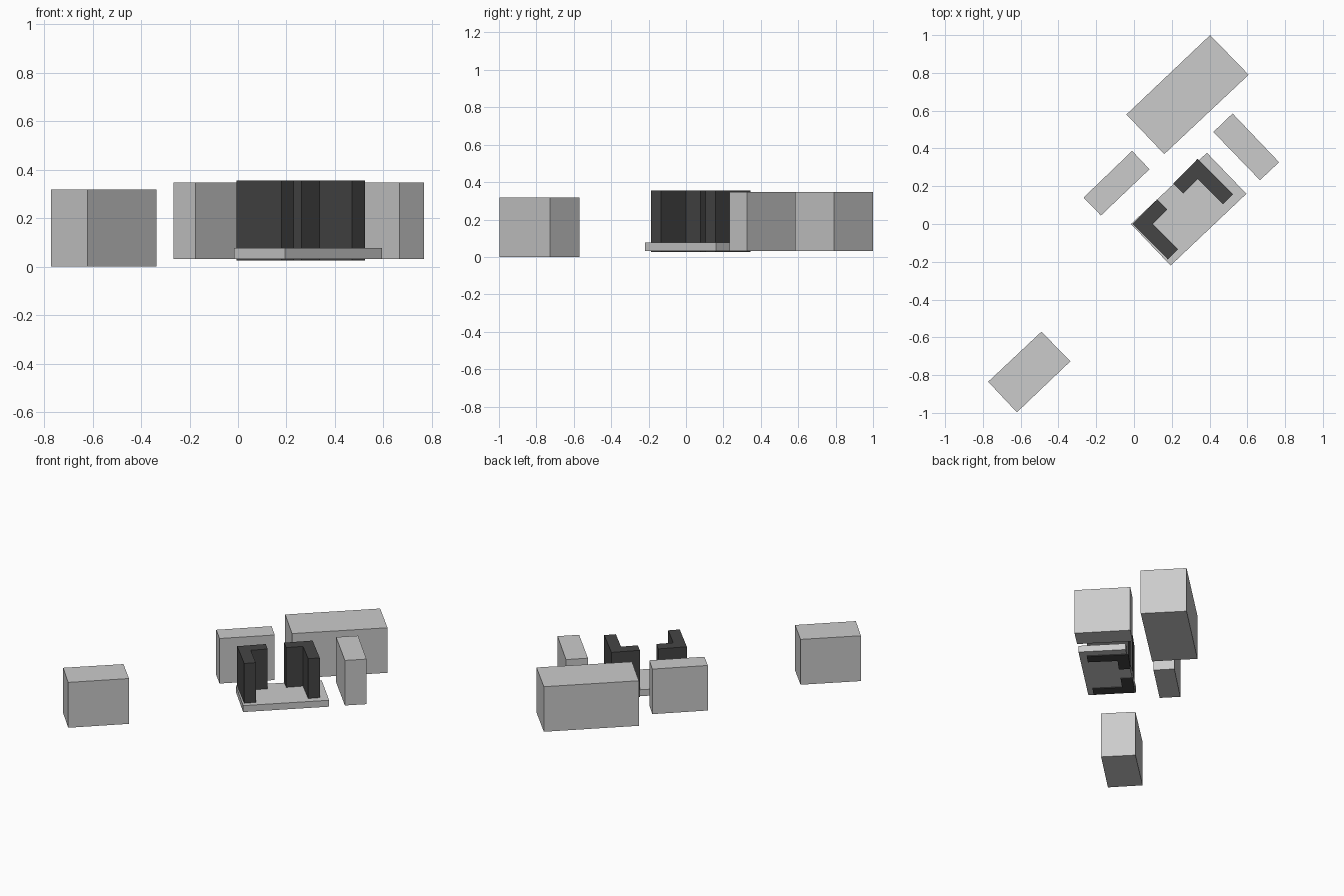
import bpy
import bmesh

if "Cube" in bpy.data.objects:
    bpy.data.objects.remove(bpy.data.objects["Cube"])


def extrude_plan(name, outline, z0, z1, mat=None):
    """Extrude a plan outline (x, y) from z0 to z1."""
    bm = bmesh.new()
    base = bm.faces.new([bm.verts.new((x, y, z0)) for x, y in outline])
    top = bmesh.ops.extrude_face_region(bm, geom=[base])
    verts = [v for v in top["geom"] if isinstance(v, bmesh.types.BMVert)]
    bmesh.ops.translate(bm, verts=verts, vec=(0, 0, z1 - z0))
    bmesh.ops.recalc_face_normals(bm, faces=bm.faces)
    mesh = bpy.data.meshes.new(name)
    bm.to_mesh(mesh)
    bm.free()
    obj = bpy.data.objects.new(name, mesh)
    bpy.context.collection.objects.link(obj)
    if mat:
        mesh.materials.append(mat)
    return obj


dark = bpy.data.materials.new("dark_grey")
dark.diffuse_color = (0.06, 0.06, 0.06, 1)
dark.use_nodes = True
dark.node_tree.nodes["Principled BSDF"].inputs["Base Color"].default_value = dark.diffuse_color

# Surrounding plain blocks
extrude_plan("large_back_block", [(-0.04, 0.58), (0.16, 0.37), (0.607, 0.79), (0.403, 1.0)], 0.031, 0.347)
extrude_plan("left_block", [(-0.267, 0.14), (-0.175, 0.045), (0.082, 0.29), (-0.01, 0.387)], 0.031, 0.347)
extrude_plan("right_block", [(0.42, 0.487), (0.667, 0.232), (0.768, 0.327), (0.522, 0.585)], 0.031, 0.347)
extrude_plan("distant_block", [(-0.772, -0.835), (-0.62, -0.997), (-0.337, -0.727), (-0.49, -0.57)], 0.0, 0.318)

# Low slab under the dark buildings
extrude_plan("courtyard_slab", [(-0.016, 0.0), (0.194, -0.22), (0.595, 0.16), (0.386, 0.377)], 0.031, 0.076)

# Two dark L-shaped buildings facing each other
extrude_plan("near_l_building", [(-0.006, 0.0), (0.179, -0.187), (0.232, -0.134),
                                 (0.099, 0.0), (0.176, 0.078), (0.123, 0.131)], 0.026, 0.355, dark)
extrude_plan("far_l_building", [(0.208, 0.215), (0.261, 0.162), (0.337, 0.239),
                                (0.471, 0.105), (0.524, 0.158), (0.337, 0.345)], 0.026, 0.355, dark)
